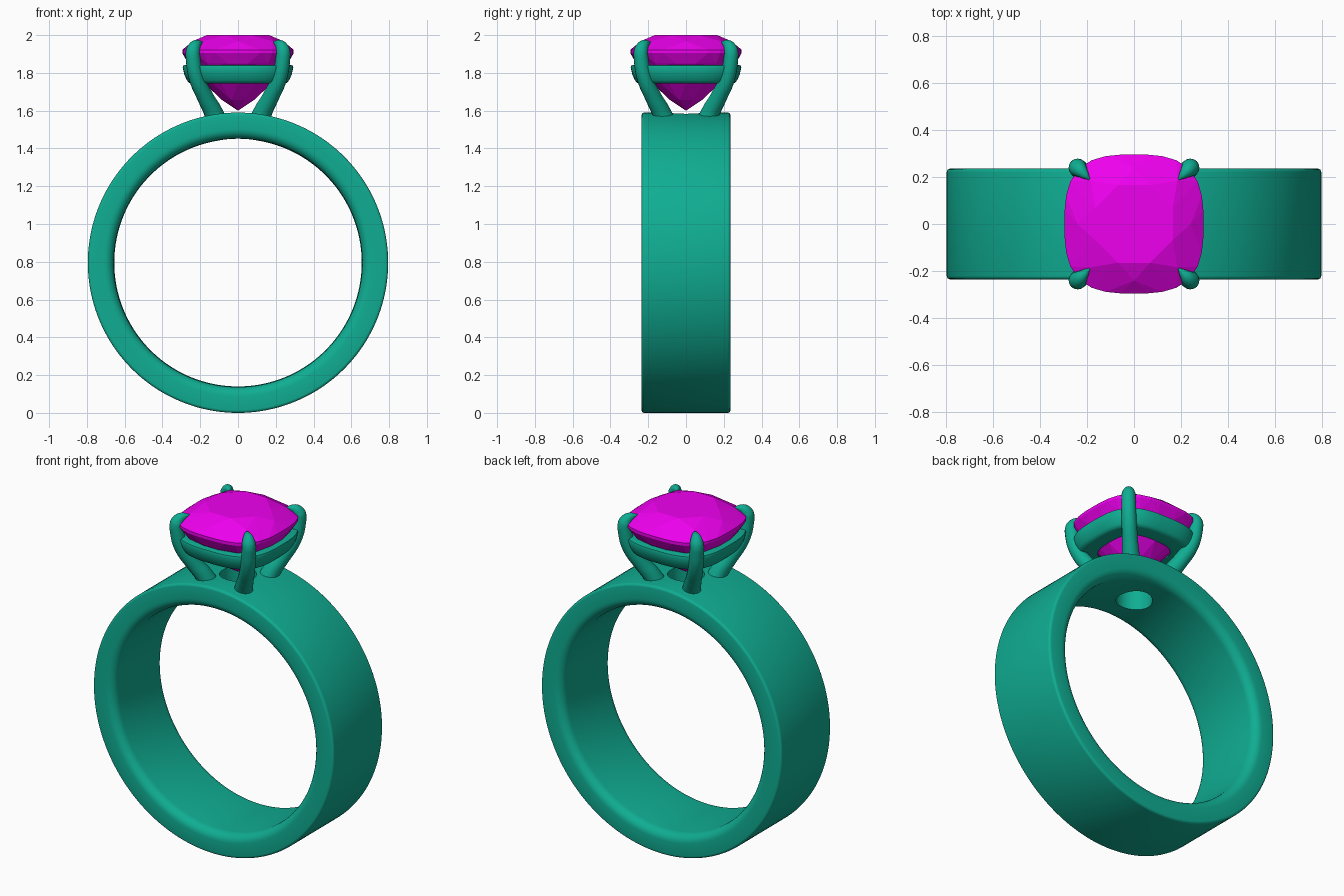
import bpy, bmesh, math
from mathutils import Vector

if "Cube" in bpy.data.objects:
    bpy.data.objects.remove(bpy.data.objects["Cube"])

ZC = 0.795  # centre height of the band


def material(name, rgb):
    m = bpy.data.materials.new(name)
    m.diffuse_color = (*rgb, 1)
    m.use_nodes = True
    m.node_tree.nodes["Principled BSDF"].inputs["Base Color"].default_value = m.diffuse_color
    return m


metal = material("green_metal", (0.005, 0.42, 0.29))
gem = material("magenta_gem", (0.85, 0.0, 0.85))


def finish(name, bm, mat, smooth=None):
    bmesh.ops.recalc_face_normals(bm, faces=bm.faces)
    me = bpy.data.meshes.new(name)
    bm.to_mesh(me)
    bm.free()
    ob = bpy.data.objects.new(name, me)
    bpy.context.collection.objects.link(ob)
    me.materials.append(mat)
    activate(ob)
    if smooth:
        bpy.ops.object.shade_smooth_by_angle(angle=math.radians(smooth))
    return ob


def activate(ob):
    bpy.ops.object.select_all(action='DESELECT')
    bpy.context.view_layer.objects.active = ob
    ob.select_set(True)


def loft(rings):
    """Closed loops joined into a closed torus-like surface."""
    bm = bmesh.new()
    vs = [[bm.verts.new(p) for p in r] for r in rings]
    n, k = len(vs), len(vs[0])
    for i in range(n):
        a, b = vs[i], vs[(i + 1) % n]
        for j in range(k):
            bm.faces.new((a[j], a[(j + 1) % k], b[(j + 1) % k], b[j]))
    return bm


def cushion(size, z, count, phase=0.0, power=3.0):
    """Rounded-square outline."""
    pts = []
    for i in range(count):
        t = math.tau * (i + phase) / count
        c, s = math.cos(t), math.sin(t)
        r = size / (abs(c) ** power + abs(s) ** power) ** (1 / power)
        pts.append(Vector((r * c, r * s, z)))
    return pts


# Band: comfort-fit profile (y, radius) revolved about the y axis
def arc(cy, cr, rad, a0, a1, n):
    return [(cy + rad * math.cos(math.radians(a0 + (a1 - a0) * i / n)),
             cr + rad * math.sin(math.radians(a0 + (a1 - a0) * i / n))) for i in range(n + 1)]


half = arc(0.185, 0.708, 0.05, -90, 0, 6) + arc(0.22, 0.78, 0.015, 0, 90, 4)
profile = [(0, 0.655)] + half + [(-y, r) for y, r in reversed(half)]
rings = []
for i in range(160):
    a = math.tau * i / 160
    rings.append([(r * math.sin(a), y, ZC + r * math.cos(a)) for y, r in profile])
band = finish("band", loft(rings), metal)

# Round hole through the top of the band under the stone
bpy.ops.mesh.primitive_cylinder_add(vertices=48, radius=0.1, depth=0.4, location=(0, 0, 1.52))
cutter = bpy.context.object
cutter.name = "hole_cutter"
cutter.hide_render = True
mod = band.modifiers.new("hole", 'BOOLEAN')
mod.operation, mod.object, mod.solver = 'DIFFERENCE', cutter, 'EXACT'
activate(band)
bpy.ops.object.modifier_apply(modifier="hole")
bpy.data.objects.remove(cutter)
bpy.ops.object.shade_smooth_by_angle(angle=math.radians(35))

# Seat collar: tapered cushion-shaped rail beneath the girdle
seat = [(0.28, 1.842), (0.29, 1.838), (0.293, 1.828), (0.284, 1.79), (0.27, 1.76),
        (0.26, 1.748), (0.245, 1.745), (0.175, 1.745), (0.23, 1.842)]
finish("seat_collar", loft([cushion(s, z, 64) for s, z in seat]), metal, 40)

# Prongs: tapered curved claws, (offset along x and y, z, radius)
path = [(0.11, 1.53, 0.058), (0.13, 1.59, 0.05), (0.172, 1.67, 0.044), (0.218, 1.77, 0.041),
        (0.237, 1.87, 0.039), (0.237, 1.92, 0.038), (0.225, 1.945, 0.03),
        (0.207, 1.957, 0.018), (0.189, 1.962, 0.003)]
for sx, sy, label in ((1, 1, "back_right"), (-1, 1, "back_left"),
                      (1, -1, "front_right"), (-1, -1, "front_left")):
    cu = bpy.data.curves.new(label + "_prong", 'CURVE')
    cu.dimensions = '3D'
    cu.bevel_depth, cu.bevel_resolution = 1.0, 6
    cu.resolution_u, cu.use_fill_caps = 6, True
    sp = cu.splines.new('BEZIER')
    sp.bezier_points.add(len(path) - 1)
    for bp, (d, z, r) in zip(sp.bezier_points, path):
        bp.co = (sx * d, sy * d, z)
        bp.radius = r
        bp.handle_left_type = bp.handle_right_type = 'AUTO'
    cu.materials.append(metal)
    ob = bpy.data.objects.new(label + "_prong", cu)
    bpy.context.collection.objects.link(ob)
    activate(ob)
    bpy.ops.object.convert(target='MESH')
    bpy.ops.object.shade_smooth_by_angle(angle=math.radians(50))

# Stone: faceted cushion cut, hull of table, crown, girdle and pavilion rings
bm = bmesh.new()
points = [Vector((0, 0, 1.6))]
for size, z, count, phase, power in ((0.175, 2.0, 8, 0.5, 2.2), (0.24, 1.968, 8, 0, 2.6),
                                     (0.295, 1.922, 32, 0, 3), (0.295, 1.905, 32, 0, 3),
                                     (0.265, 1.85, 16, 0.5, 2.8), (0.175, 1.742, 8, 0, 2.5),
                                     (0.09, 1.656, 8, 0.5, 2.2)):
    points += cushion(size, z, count, phase, power)
for p in points:
    bm.verts.new(p)
res = bmesh.ops.convex_hull(bm, input=bm.verts)
bmesh.ops.delete(bm, geom=[v for v in bm.verts if not v.link_faces], context='VERTS')
bmesh.ops.dissolve_limit(bm, angle_limit=math.radians(1), verts=bm.verts, edges=bm.edges)
finish("stone", bm, gem)
